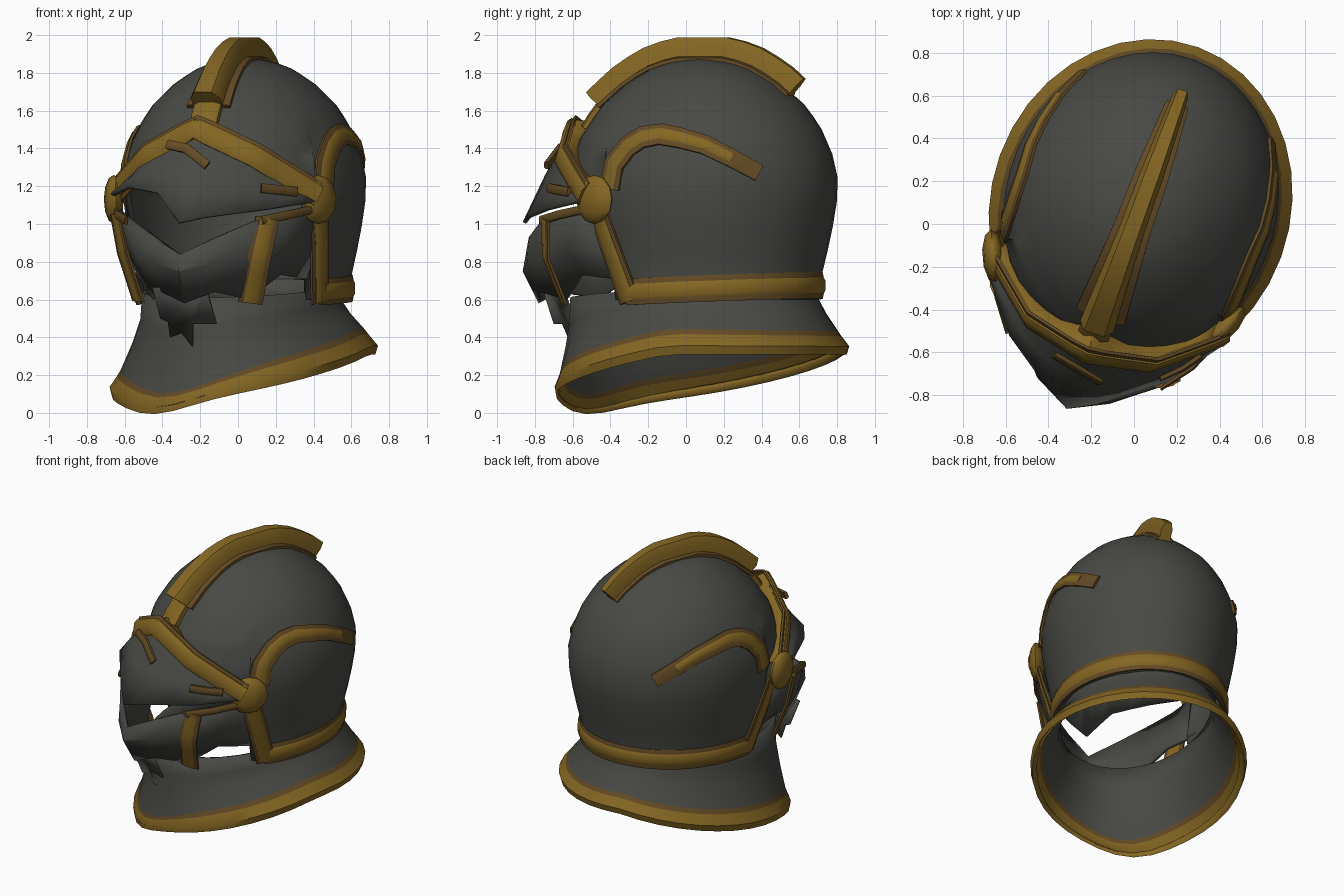
import bpy, bmesh, math
from mathutils import Vector, Matrix

if "Cube" in bpy.data.objects:
    bpy.data.objects.remove(bpy.data.objects["Cube"])

TURN = Matrix.Rotation(math.radians(-20), 4, 'Z')   # the helmet looks to its right
A, B, CY, TOP = 0.635, 0.72, 0.1, 1.88              # skull half width, half depth, centre, top
PROFILE = [(0.55, .87), (0.75, .88), (0.9, .94), (1.1, .99), (1.27, 1.0), (1.45, .925),
           (1.62, .77), (1.75, .565), (1.83, .37), (1.865, .21), (TOP, 0)]


def material(name, rgb):
    m = bpy.data.materials.new(name)
    m.use_nodes = True
    m.diffuse_color = (*rgb, 1)
    m.node_tree.nodes["Principled BSDF"].inputs["Base Color"].default_value = (*rgb, 1)
    return m


STEEL = material("dark steel", (.066, .067, .059))
GOLD = material("old gold", (.235, .135, .017))
BROWN = material("brown edging", (.125, .069, .018))


def finish(name, bm, mats, thickness=0, angle=40):
    me = bpy.data.meshes.new(name)
    bm.transform(TURN)
    bm.to_mesh(me)
    bm.free()
    ob = bpy.data.objects.new(name, me)
    bpy.context.collection.objects.link(ob)
    for m in mats:
        me.materials.append(m)
    if thickness:
        mod = ob.modifiers.new("thickness", 'SOLIDIFY')
        mod.thickness, mod.offset = thickness, -1
    bpy.ops.object.select_all(action='DESELECT')
    ob.select_set(True)
    bpy.context.view_layer.objects.active = ob
    bpy.ops.object.shade_smooth_by_angle(angle=math.radians(angle))


def grid(name, columns, mats, thickness=0, closed=False, rule=None, angle=40):
    """Sheet from columns of points: columns run right to left, rows bottom to top."""
    bm = bmesh.new()
    vs = [[bm.verts.new(p) for p in col] for col in columns]
    n = len(vs)
    for c in range(n if closed else n - 1):
        d = (c + 1) % n
        for r in range(len(vs[0]) - 1):
            f = bm.faces.new((vs[c][r], vs[d][r], vs[d][r + 1], vs[c][r + 1]))
            f.material_index = rule(r) if rule else 0
    bmesh.ops.remove_doubles(bm, verts=bm.verts, dist=0.0005)
    finish(name, bm, mats, thickness, angle)


def along(points, t):
    """Point at fraction t of a polyline with evenly spaced knots."""
    s = min(max(t, 0), 1) * (len(points) - 1)
    i = min(int(s), len(points) - 2)
    return Vector(points[i]).lerp(Vector(points[i + 1]), s - i)


def resample(points, n):
    return [along(points, i / n) for i in range(n + 1)]


def flip(points):
    return [(-p[0], p[1], p[2]) for p in points]


def skull(deg, z):
    """Point on the skull, angle measured from the front towards the left."""
    f = 0
    for (z0, f0), (z1, f1) in zip(PROFILE, PROFILE[1:]):
        if z0 <= z <= z1:
            f = f0 + (f1 - f0) * (z - z0) / (z1 - z0)
    a = math.radians(deg)
    return Vector((A * f * math.sin(a), CY - B * f * math.cos(a), z))


def outward(p):
    return Vector((p.x / A**2, (p.y - CY) / B**2, max(0, p.z - 1.2) / .46)).normalized()


def bar(name, path, w, t, mat, taper=(1, 1)):
    """Bevelled strip laid along a path, standing t proud of the surface."""
    bm = bmesh.new()
    rings = []
    for i, p in enumerate(path):
        p = Vector(p)
        tangent = Vector(path[min(i + 1, len(path) - 1)]) - Vector(path[max(i - 1, 0)])
        n = outward(p)
        side = tangent.cross(n).normalized()
        k = w * (taper[0] + (taper[1] - taper[0]) * i / (len(path) - 1)) / 2
        rings.append([bm.verts.new(p + side * k * a + n * t * b) for a, b in
                      ((-1, -.4), (-1, .6), (-.6, 1), (.6, 1), (1, .6), (1, -.4))])
    for r, s in zip(rings, rings[1:]):
        for j in range(6):
            bm.faces.new((r[j], r[j - 1], s[j - 1], s[j]))
    bm.faces.new(rings[0])
    bm.faces.new(rings[-1])
    bmesh.ops.recalc_face_normals(bm, faces=bm.faces)
    finish(name, bm, [mat], angle=50)


def trim(name, path, w, t, taper=(1, 1), edge=.06, rise=.014):
    bar(name, path, w, t, GOLD, taper)
    bar(name + "_edging", path, w + edge, rise, BROWN, taper)


# Skull shell: reaches down to the brow in front and to the nape behind
def brow_line(deg):
    return 1.5 - .35 * min(deg, 360 - deg) / 58


def shell_column(deg):
    low = brow_line(deg) if min(deg, 360 - deg) <= 58 else .6
    lower = [skull(deg, low + (1.5 - low) * r / 7) for r in range(7)]
    return lower + [skull(deg, TOP - .38 * (1 - r / 9) ** 1.7) for r in range(10)]


angles = [58 * i / 7 for i in range(8)] + [59 + 121 * i / 14 for i in range(15)]
angles += [360 - a for a in angles[-2:0:-1]]
grid("skull_shell", [shell_column(a) for a in angles], [STEEL], .025, closed=True)

# Visor: from the brow forward to a beak over the eye slit
half_brow = [(0, -.65, 1.5), (.3, -.585, 1.355), (.57, -.36, 1.15)]
brow = flip(half_brow[:0:-1]) + half_brow
eye_edge = [(-.59, -.42, 1.15), (-.37, -.69, 1.2), (-.15, -.84, 1.17), (0, -.92, 1.01),
            (.13, -.85, 1.04), (.4, -.64, 1.08), (.58, -.4, 1.12)]
visor = []
for i in range(13):
    u = i / 12
    lo, hi = along(eye_edge, u), along(brow, u)
    top = skull(u * 116 - 58, brow_line(abs(u * 116 - 58)) + .05)
    visor.append([lo, lo.lerp(hi, .5) + outward(hi) * .01, hi,
                  hi + outward(hi) * .01 + Vector((0, 0, .05)), top - outward(top) * .02])
grid("visor", visor, [STEEL, GOLD], .02, angle=30, rule=lambda r: 1 if r > 1 else 0)
trim("brow_band", resample(brow, 20), .115, .035, edge=.045)

# Chin guard with cheek plates, each column top to bottom
half_chin = [[(0, -.9, .84), (0, -.92, .75), (0, -.83, .58)],
             [(.18, -.82, .93), (.18, -.83, .8), (.15, -.77, .64)],
             [(.37, -.68, 1.02), (.33, -.66, .8), (.27, -.58, .6)],
             [(.48, -.53, 1.06), (.45, -.5, .88), (.4, -.44, .73)],
             [(.56, -.33, 1.09), (.535, -.25, .88), (.5, -.16, .7)]]
chin = [flip(c) for c in half_chin[:0:-1]] + half_chin
grid("chin_guard", [c[::-1] for c in chin], [STEEL], .025, angle=30)

# Throat flap, torn at its lower edge
bm = bmesh.new()
bm.faces.new([bm.verts.new((x, -.65 - .4 * (z - .35), z)) for x, z in
              ((-.2, .66), (-.18, .5), (-.14, .48), (-.14, .4), (-.07, .42), (-.02, .35),
               (0, .47), (.13, .47), (.1, .66))])
finish("throat_flap", bm, [STEEL], .015)


# Flared collar: neck oval spreading into a tilted golden rim
def collar_column(deg):
    s, c = math.sin(math.radians(deg)), -math.cos(math.radians(deg))
    neck, rim = Vector((.5 * s, .04 + .67 * c, 0)), Vector((.7 * s, .09 + .79 * c, 0))
    base = min(.2 + .19 * rim.y + .115 * rim.x, .31)
    base -= .055 * max(0, math.cos(math.radians(deg + 20))) ** 12
    band = .95 - .3 * max(0, -c) ** 8 - .1 * max(0, c)
    col = []
    for spread, lift in ((.75, .03), (.93, 0), (1, .05), (.76, .115), (.66, .145)):
        col.append(neck.lerp(rim, spread) + Vector((0, 0, base + lift * band)))
    start = col[-1].z
    for spread, k in ((.3, .35), (.06, .65), (0, 1)):
        col.append(neck.lerp(rim, spread) + Vector((0, 0, start + (.66 + .05 * c - start) * k)))
    return col


grid("collar", [collar_column(i * 10) for i in range(36)], [STEEL, GOLD, BROWN], .025,
     closed=True, rule=lambda r: 1 if r < 3 else 2 if r == 3 else 0)

# Crest along the top, with a low foot meeting the brow
crest = [skull(0, z) for z in (1.62, 1.67, 1.73, 1.78, 1.82, 1.85, 1.868)]
crest += [skull(180, z) for z in (1.868, 1.85, 1.82, 1.78, 1.73, 1.68)]
trim("crest", crest, .15, .12, (1.1, .5), edge=.07, rise=.02)
bar("crest_foot", [skull(0, z) for z in (1.5, 1.56, 1.64)], .15, .045, GOLD)

# Nape band
trim("nape_band", [skull(67 + 226 * i / 32, .64 + .035 * math.sin(math.pi * i / 32))
                   for i in range(33)], .085, .022, edge=.055)

# Side sweeps, cheek straps and hinges on both sides
sweep = [(63, 1.19), (65, 1.32), (71, 1.41), (78, 1.46), (87, 1.475), (97, 1.455),
         (108, 1.42), (120, 1.35), (132, 1.27)]
sweep = resample([skull(*p) for p in sweep], 24)
rear_strap = [(.56, -.31, 1.12), (.545, -.235, .9), (.505, -.13, .59)]
left_strap = [(.4, -.645, 1.03), (.355, -.655, .82), (.28, -.58, .58)]
right_strap = [(-.5, -.51, 1.05), (-.47, -.48, .84), (-.41, -.41, .59)]
cheek_rim = [(.38, -.675, 1.02), (.485, -.535, 1.05), (.56, -.36, 1.08)]
for label, side, front_strap, hinge_y in (("left", lambda p: p, left_strap, -.31),
                                          ("right", flip, right_strap, -.37)):
    bar(label + "_side_sweep", side(sweep[:22]), .075, .02, GOLD, (1.15, .75))
    bar(label + "_side_sweep_edging", side(sweep), .13, .014, BROWN, (1.1, .7))
    trim(label + "_rear_strap", side(resample(rear_strap, 6)), .085, .025, edge=.045)
    trim(label + "_front_strap", resample(front_strap, 6), .085, .02, edge=.045)
    bar(label + "_cheek_rim", side(resample(cheek_rim, 6)), .045, .015, BROWN)
    bm = bmesh.new()
    bmesh.ops.create_uvsphere(bm, u_segments=10, v_segments=6, radius=.13)
    bmesh.ops.scale(bm, vec=(.4, 1, 1), verts=bm.verts)
    bmesh.ops.rotate(bm, matrix=Matrix.Rotation(math.radians(-25), 3, 'Z'), verts=bm.verts)
    bmesh.ops.translate(bm, vec=(.565, hinge_y, 1.13), verts=bm.verts)
    if label == "right":
        bmesh.ops.scale(bm, vec=(-1, 1, 1), verts=bm.verts)
        bmesh.ops.reverse_faces(bm, faces=bm.faces)
    finish(label + "_hinge", bm, [GOLD])

# Painted streaks on the visor
bar("brow_streak", [(-.14, -.7, 1.42), (-.03, -.72, 1.4), (.1, -.745, 1.31)], .05, .018, BROWN)
bar("visor_streak", [(.36, -.635, 1.19), (.44, -.555, 1.18), (.5, -.47, 1.17)], .05, .018, BROWN)
